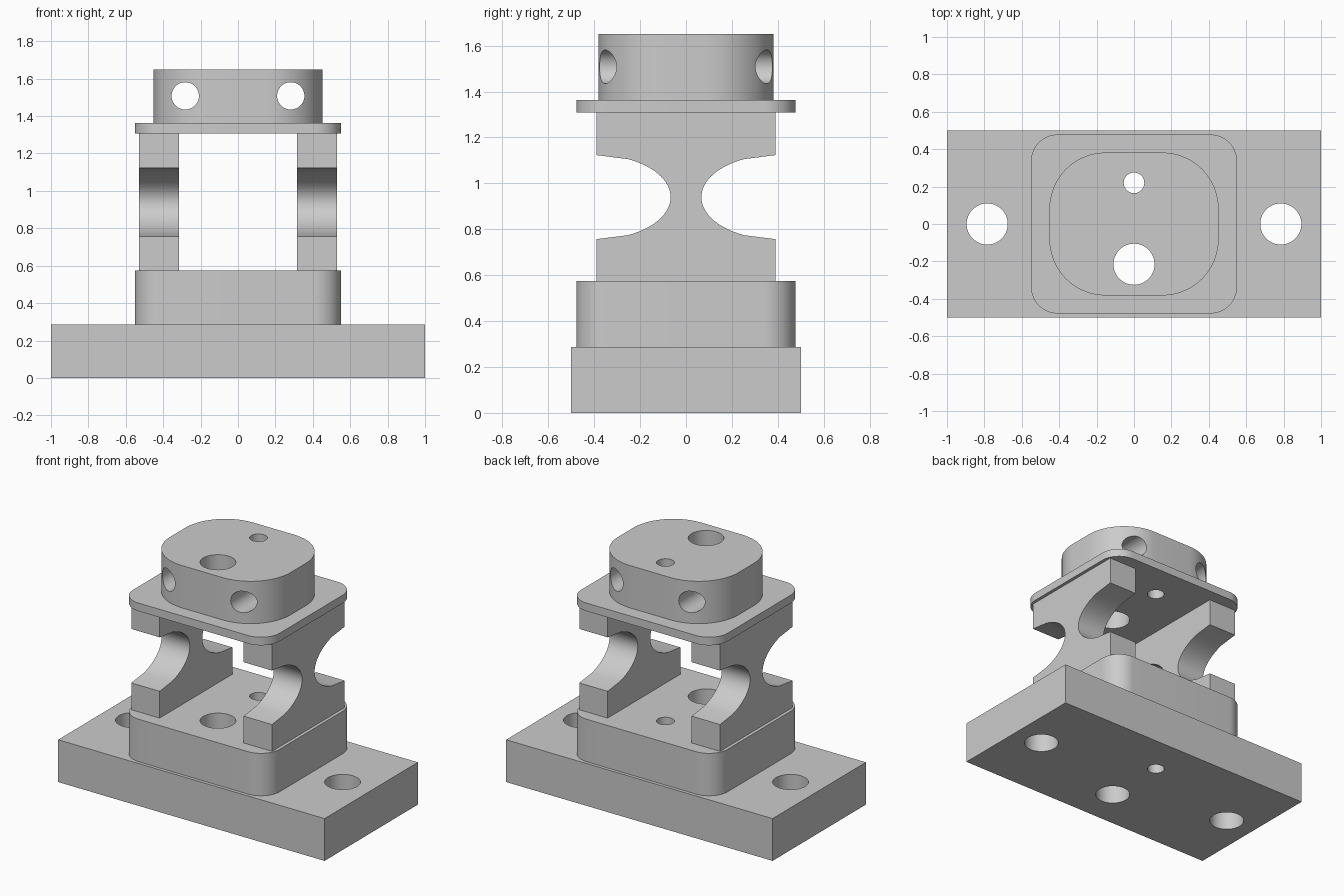
import bpy, bmesh
from math import pi, sin, cos, radians
from mathutils import Matrix

cube = bpy.data.objects.get("Cube")
if cube:
    bpy.data.objects.remove(cube, do_unlink=True)

grey = bpy.data.materials.new("machined grey")
grey.use_nodes = True
colour = (0.6, 0.6, 0.6, 1)
grey.diffuse_color = colour
grey.node_tree.nodes["Principled BSDF"].inputs["Base Color"].default_value = colour


def add_object(name, bm):
    """Turn a bmesh into a linked object with the shared material."""
    bmesh.ops.recalc_face_normals(bm, faces=bm.faces)
    mesh = bpy.data.meshes.new(name)
    bm.to_mesh(mesh)
    bm.free()
    mesh.materials.append(grey)
    obj = bpy.data.objects.new(name, mesh)
    bpy.context.collection.objects.link(obj)
    return obj


def prism(name, outline, start, end, axis="z"):
    """Extrude an outline along z (points x, y) or along x (points y, z)."""
    bm = bmesh.new()
    place = (lambda a, b, c: (a, b, c)) if axis == "z" else (lambda a, b, c: (c, a, b))
    face = bm.faces.new([bm.verts.new(place(a, b, start)) for a, b in outline])
    grown = bmesh.ops.extrude_face_region(bm, geom=[face])["geom"]
    verts = [v for v in grown if isinstance(v, bmesh.types.BMVert)]
    bmesh.ops.translate(bm, verts=verts, vec=place(0, 0, end - start))
    return add_object(name, bm)


def rounded(hx, hy, radius, steps=16):
    """Rectangle outline with rounded corners."""
    points = []
    for i, (sx, sy) in enumerate([(1, 1), (-1, 1), (-1, -1), (1, -1)]):
        for k in range(steps + 1):
            a = (i + k / steps) * pi / 2
            points.append((sx * (hx - radius) + radius * cos(a),
                           sy * (hy - radius) + radius * sin(a)))
    return points


def drill(obj, x, y, z, radius, along_y=False):
    """Cut a round through hole."""
    bm = bmesh.new()
    turn = Matrix.Rotation(pi / 2, 4, "X") if along_y else Matrix()
    bmesh.ops.create_cone(bm, cap_ends=True, segments=48, radius1=radius, radius2=radius,
                          depth=4, matrix=Matrix.Translation((x, y, z)) @ turn)
    cutter = add_object("hole_cutter", bm)
    cutter.hide_render = True
    mod = obj.modifiers.new("hole", "BOOLEAN")
    mod.operation, mod.solver, mod.object = "DIFFERENCE", "EXACT", cutter
    bpy.context.view_layer.update()
    cut = bpy.data.meshes.new_from_object(
        obj.evaluated_get(bpy.context.evaluated_depsgraph_get()))
    obj.modifiers.clear()
    obj.data = cut
    bpy.data.objects.remove(cutter, do_unlink=True)


def smooth(obj):
    """Smooth curved walls and keep the rims sharp."""
    for poly in obj.data.polygons:
        poly.use_smooth = True
    obj.data.set_sharp_from_angle(angle=radians(30))


# Stacked plates
base = prism("base_plate", [(-1, -0.5), (1, -0.5), (1, 0.5), (-1, 0.5)], 0, 0.287)
pedestal = prism("pedestal", rounded(0.55, 0.478, 0.14), 0.287, 0.575)
flange = prism("upper_flange", rounded(0.55, 0.478, 0.14), 1.308, 1.363)
head = prism("head_block", rounded(0.452, 0.382, 0.3), 1.363, 1.65)

# Vertical bores through the whole stack
for part in (base, pedestal, flange, head):
    drill(part, 0, 0.22, 1, 0.055)
    drill(part, 0, -0.215, 1, 0.11)

# Mounting holes and cross bores
for side in (-1, 1):
    drill(base, side * 0.785, 0, 0, 0.11)
    drill(head, side * 0.282, 0, 1.508, 0.073, along_y=True)

# Waisted side supports, with an elliptical notch front and back
angles = [-90] + list(range(-65, 66, 5)) + [90]
notch = [(0.39 - 0.323 * cos(radians(a)), 0.94 + 0.183 * sin(radians(a))) for a in angles]
right_edge = [(0.39, 0.575)] + notch + [(0.39, 1.308)]
outline = right_edge + [(-y, z) for y, z in reversed(right_edge)]
supports = [prism("left_support", outline, 0.315, 0.528, "x"),
            prism("right_support", outline, -0.528, -0.315, "x")]

for part in [base, pedestal, flange, head] + supports:
    smooth(part)
